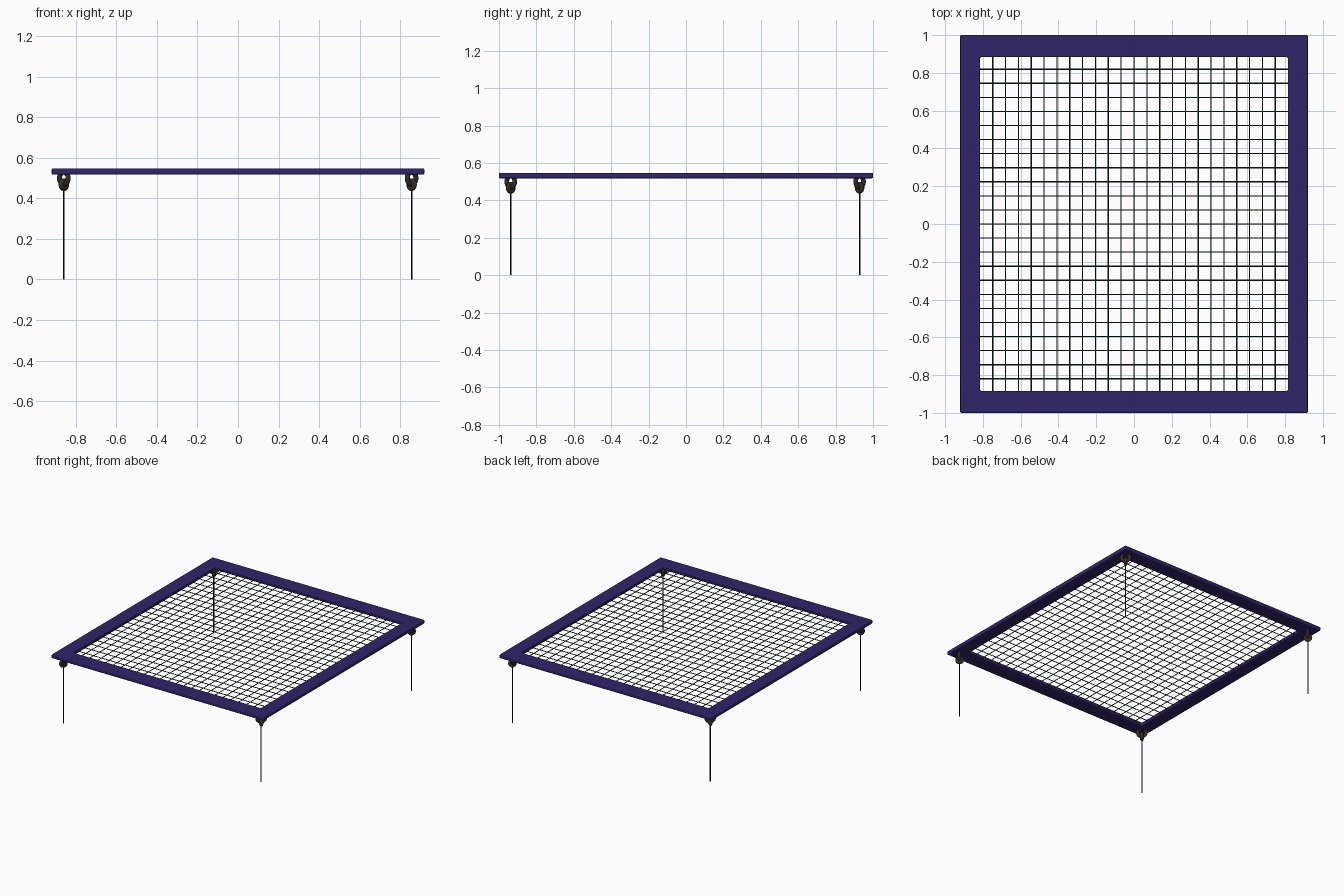
import bpy, bmesh, math
from mathutils import Matrix, Vector

if "Cube" in bpy.data.objects:
    bpy.data.objects.remove(bpy.data.objects["Cube"])


def material(name, rgb):
    m = bpy.data.materials.new(name)
    m.diffuse_color = (*rgb, 1)
    m.use_nodes = True
    m.node_tree.nodes["Principled BSDF"].inputs["Base Color"].default_value = m.diffuse_color
    return m


PURPLE = material("purple_frame", (0.028, 0.018, 0.14))
GREEN = material("dark_green_wire", (0.008, 0.03, 0.01))
BROWN = material("dark_metal", (0.035, 0.028, 0.022))
BLACK = material("black_cord", (0.008, 0.008, 0.008))


def finish(name, bm, mat, smooth=True):
    me = bpy.data.meshes.new(name)
    bm.to_mesh(me)
    bm.free()
    me.materials.append(mat)
    ob = bpy.data.objects.new(name, me)
    bpy.context.collection.objects.link(ob)
    if smooth:
        bpy.ops.object.select_all(action='DESELECT')
        ob.select_set(True)
        bpy.context.view_layer.objects.active = ob
        bpy.ops.object.shade_smooth_by_angle(angle=math.radians(40))
    return ob


def rod(bm, a, b, r, sides=8):
    a, b = Vector(a), Vector(b)
    d = b - a
    mat = Matrix.Translation((a + b) / 2) @ d.to_track_quat('Z', 'Y').to_matrix().to_4x4()
    bmesh.ops.create_cone(bm, cap_ends=True, segments=sides, radius1=r, radius2=r,
                          depth=d.length, matrix=mat)


def ring(name, centre, major, minor, yaw):
    # upright torus whose axis points along yaw
    bpy.ops.mesh.primitive_torus_add(location=centre, rotation=(math.pi / 2, 0, yaw + math.pi / 2),
                                     major_radius=major, minor_radius=minor,
                                     major_segments=32, minor_segments=14)
    ob = bpy.context.object
    ob.name = name
    ob.data.materials.append(BROWN)
    bpy.ops.object.shade_smooth()


# Frame: mitred rectangular border with rounded edges
X, Y, IX, IY, Z0, Z1 = 0.92, 1.0, 0.815, 0.883, 0.518, 0.548
bm = bmesh.new()
corners = [(-1, -1), (1, -1), (1, 1), (-1, 1)]
loops = [[bm.verts.new((sx * x, sy * y, z)) for sx, sy in corners]
         for x, y, z in ((X, Y, Z0), (X, Y, Z1), (IX, IY, Z1), (IX, IY, Z0))]
for k in range(4):
    a, b = loops[k], loops[(k + 1) % 4]
    for i in range(4):
        j = (i + 1) % 4
        bm.faces.new((a[i], a[j], b[j], b[i]))
bmesh.ops.recalc_face_normals(bm, faces=bm.faces)
frame = finish("frame", bm, PURPLE)
bev = frame.modifiers.new("rounded_edges", 'BEVEL')
bev.width = 0.006
bev.segments = 3
bev.limit_method = 'ANGLE'

# Net: crossing wires stretched inside the frame
zn, cells, wr = 0.533, 24, 0.003
bm = bmesh.new()
for i in range(-11, 12):
    x, y = i * 0.068, i * 0.0745
    rod(bm, (x, -IY - 0.01, zn), (x, IY + 0.01, zn), wr)
    rod(bm, (-IX - 0.01, y, zn), (IX + 0.01, y, zn), wr)
finish("net", bm, GREEN)

# Corner hangers: two linked rings and a cord down to the ground
for label, x, y in (("front_left", -0.86, -0.937), ("front_right", 0.857, -0.937),
                    ("back_left", -0.86, 0.928), ("back_right", 0.857, 0.928)):
    yaw = math.atan2(math.copysign(1, y), math.copysign(1, x))
    ring(label + "_upper_ring", (x, y, 0.500), 0.030, 0.0125, yaw)
    ring(label + "_lower_ring", (x, y, 0.468), 0.019, 0.0125, yaw + math.pi / 2)
    bm = bmesh.new()
    rod(bm, (x, y, 0), (x, y, 0.445), 0.004, 10)
    finish(label + "_cord", bm, BLACK)
